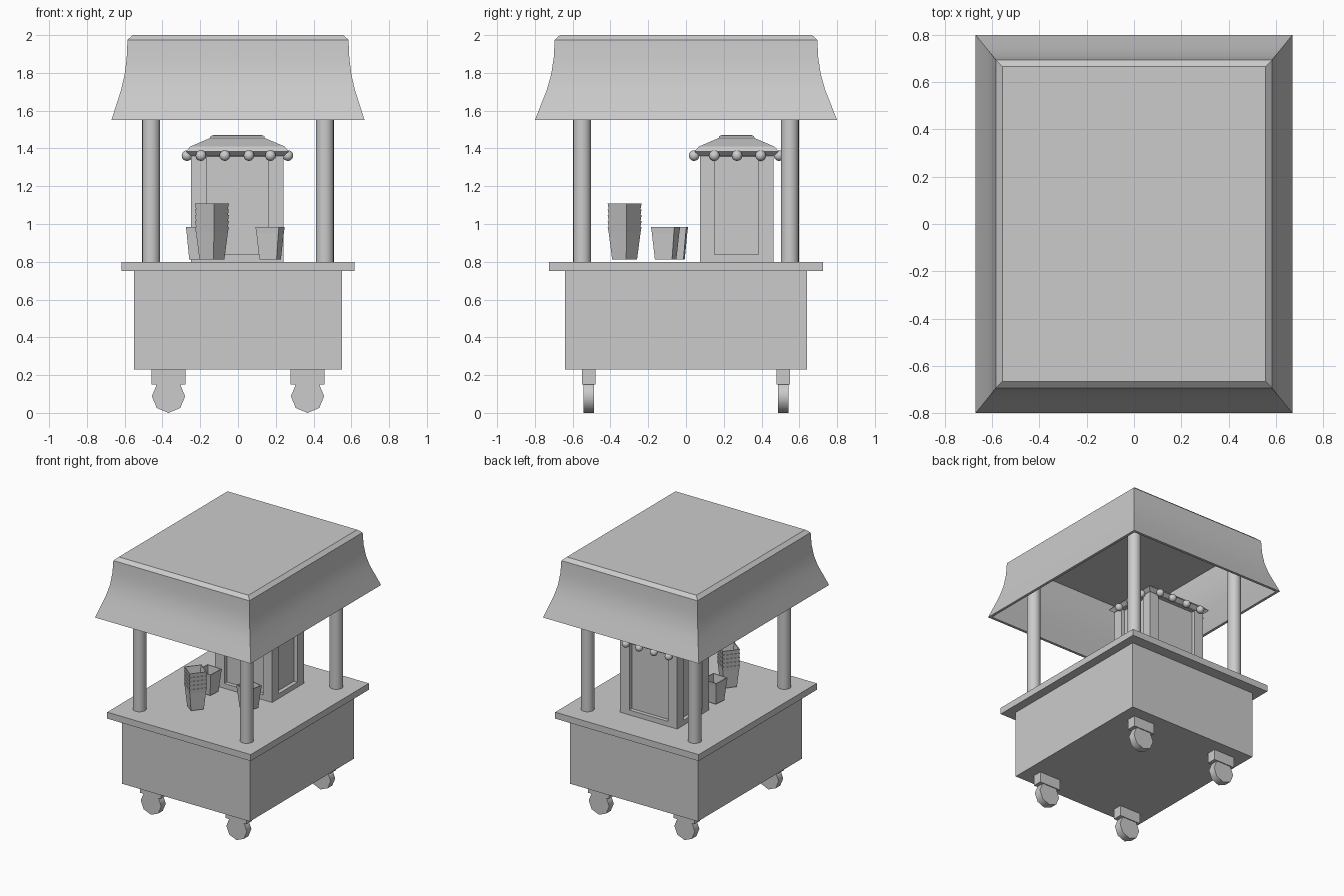
import bpy, bmesh, math
from mathutils import Matrix

if "Cube" in bpy.data.objects:
    bpy.data.objects.remove(bpy.data.objects["Cube"])


def finish(name, bm, smooth=None):
    bmesh.ops.recalc_face_normals(bm, faces=bm.faces)
    me = bpy.data.meshes.new(name)
    bm.to_mesh(me)
    bm.free()
    ob = bpy.data.objects.new(name, me)
    bpy.context.collection.objects.link(ob)
    if smooth:
        bpy.ops.object.select_all(action='DESELECT')
        ob.select_set(True)
        bpy.context.view_layer.objects.active = ob
        bpy.ops.object.shade_smooth_by_angle(angle=math.radians(smooth))
    return ob


def add_box(bm, x0, x1, y0, y1, z0, z1):
    m = Matrix.Translation(((x0 + x1) / 2, (y0 + y1) / 2, (z0 + z1) / 2))
    bmesh.ops.create_cube(bm, size=1, matrix=m @ Matrix.Diagonal((x1 - x0, y1 - y0, z1 - z0, 1)))


def box(name, *b):
    bm = bmesh.new()
    add_box(bm, *b)
    return finish(name, bm)


def loft(name, rings, smooth=None, loc=(0, 0, 0), turn=0):
    """Capped stack of rectangular rings (half x, half y, z)."""
    bm = bmesh.new()
    loops = [[bm.verts.new((sx * hx, sy * hy, z)) for sx, sy in ((-1, -1), (1, -1), (1, 1), (-1, 1))]
             for hx, hy, z in rings]
    for a, b in zip(loops, loops[1:]):
        for i in range(4):
            j = (i + 1) % 4
            bm.faces.new((a[i], a[j], b[j], b[i]))
    bm.faces.new(loops[0])
    bm.faces.new(loops[-1])
    ob = finish(name, bm, smooth)
    ob.location = loc
    ob.rotation_euler.z = math.radians(turn)
    return ob


def cylinder(name, loc, r, length, sides, rot=Matrix(), smooth=40):
    bm = bmesh.new()
    bmesh.ops.create_cone(bm, cap_ends=True, segments=sides, radius1=r, radius2=r, depth=length,
                          matrix=Matrix.Translation(loc) @ rot)
    return finish(name, bm, smooth)


# Cart body and counter
box("cart_body", -.55, .55, -.64, .64, .23, .75)
box("counter", -.617, .617, -.725, .725, .75, .80)

# Poles and casters at each corner
for sx in (-1, 1):
    for sy in (-1, 1):
        cylinder("pole", (sx * .46, sy * .55, 1.385), .048, 1.17, 16)
        cx, cy = sx * .368, sy * .515
        box("caster_bracket", cx - .09, cx + .09, cy - .035, cy + .035, .15, .23)
        cylinder("caster_wheel", (cx, cy, .088), .088, .056, 8, Matrix.Rotation(math.pi / 2, 4, 'X'), 50)

# Flared canopy, hollow underneath
flare = [(1.975, 0), (1.88, .05), (1.79, .18), (1.71, .40), (1.63, .70), (1.55, 1)]
outer = [(.585 + .085 * t, .695 + .105 * t, z) for z, t in flare]
inner = [(x - .02, y - .02, z) for x, y, z in reversed(outer)]
loft("canopy", [(.557, .667, 2.0)] + outer + inner, 30)

# Popcorn cabinet: core panes with corner posts and rails
CX, CY, HX, HY = -.003, .268, .245, .195
bm = bmesh.new()
add_box(bm, CX - HX + .03, CX + HX - .03, CY - HY + .03, CY + HY - .03, .80, 1.38)
for sx in (-1, 1):
    for sy in (-1, 1):
        xs = sorted((CX + sx * HX, CX + sx * (HX - .08)))
        ys = sorted((CY + sy * HY, CY + sy * (HY - .078)))
        add_box(bm, *xs, *ys, .80, 1.38)
for z0, z1 in ((.80, .838), (1.355, 1.38)):
    add_box(bm, CX - HX, CX + HX, CY - HY, CY + HY, z0, z1)
finish("popcorn_cabinet", bm)

# Cabinet lid with its hem
loft("cabinet_lid", [(HX + d, HY + d, z) for d, z in
                     ((.002, 1.36), (.028, 1.383), (.005, 1.41), (-.10, 1.455), (-.103, 1.465), (-.115, 1.47))],
     loc=(CX, CY, 0))

# Light bulbs around the hem
spots = [(x, CY + s * .225) for s in (-1, 1) for x in (-.196, -.07, .058, .172)]
spots += [(CX + s * .267, y) for s in (-1, 1) for y in (.15, .27, .395)]
for x, y in spots:
    bm = bmesh.new()
    bmesh.ops.create_uvsphere(bm, u_segments=16, v_segments=10, radius=.028,
                              matrix=Matrix.Translation((x, y, 1.362)))
    finish("bulb", bm, 60)


# Square tapered cups, one stack and two singles
def cup(name, x, y, z, turn):
    prof = [(.047, 0), (.060, .14), (.064, .172), (.058, .172), (.041, .01)]
    loft(name, [(h, h, dz) for h, dz in prof], loc=(x, y, z), turn=turn)


for i in range(5):
    cup("stacked_cup", -.138, -.325, .813 + i * .031, -38)
cup("left_cup", -.208, -.057, .813, -4)
cup("right_cup", .17, -.108, .813, -14)
